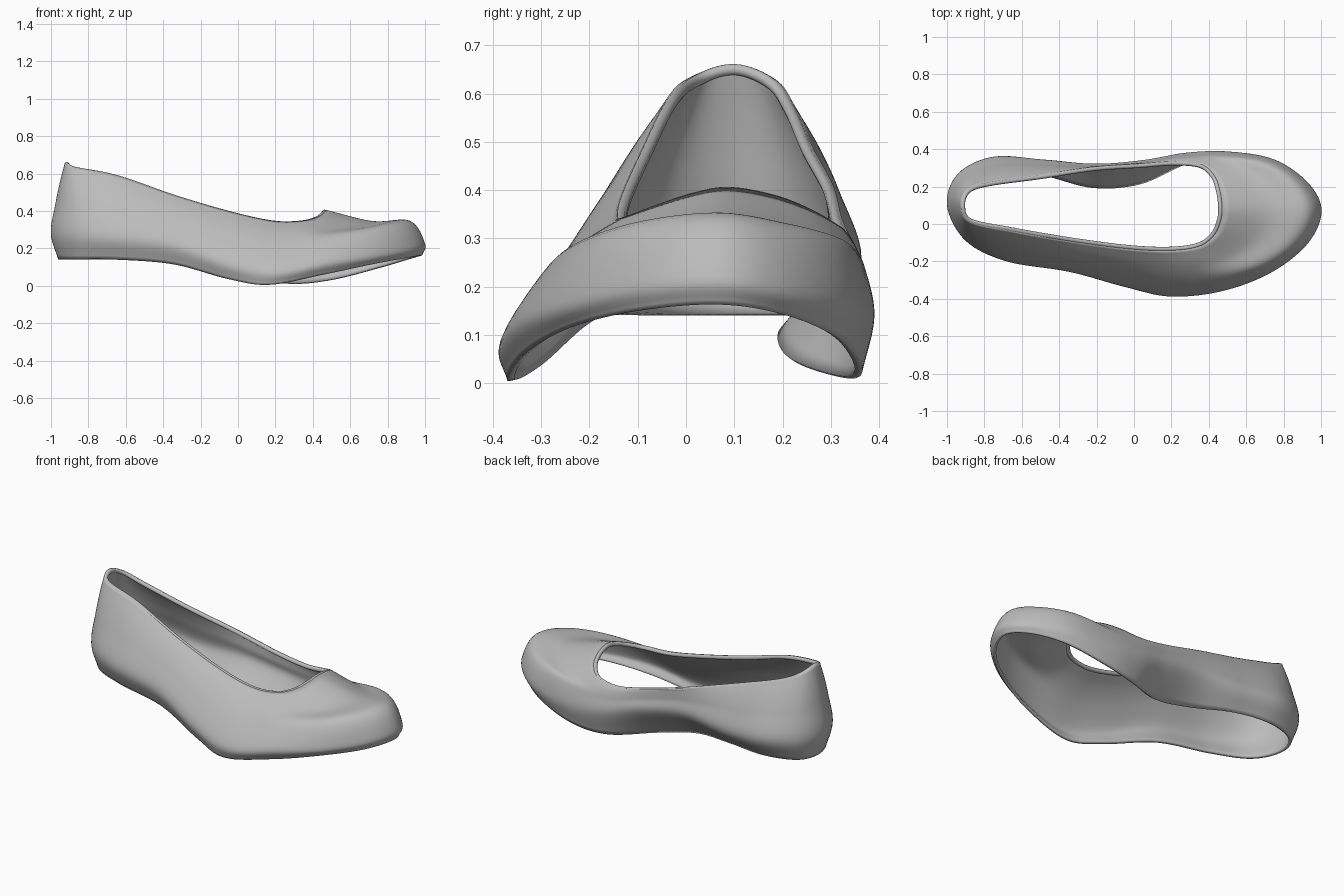
import bpy
import bmesh
from mathutils import Vector

if "Cube" in bpy.data.objects:
    bpy.data.objects.remove(bpy.data.objects["Cube"], do_unlink=True)

# Guide loops run heel, left side, toe, right side
SOLE_EDGE = [
    (-.96, .1, .14), (-.91, .24, .14), (-.72, .3, .14), (-.48, .27, .135),
    (-.22, .205, .1), (.03, .225, .045), (.28, .335, .01), (.5, .365, .03),
    (.74, .32, .09), (.91, .21, .14), (.985, .07, .163), (.91, -.1, .15),
    (.72, -.24, .115), (.46, -.335, .06), (.17, -.37, .005),
    (-.05, -.31, .035), (-.35, -.22, .115), (-.67, -.16, .14), (-.88, -.06, .14)]
WIDEST = [
    (-1, .1, .28), (-.94, .27, .27), (-.75, .36, .26), (-.48, .343, .24),
    (-.2, .315, .24), (.05, .335, .2), (.28, .38, .15), (.5, .388, .14),
    (.75, .345, .17), (.93, .22, .2), (1, .07, .225), (.93, -.1, .21),
    (.74, -.255, .17), (.48, -.355, .13), (.2, -.385, .08),
    (-.05, -.335, .12), (-.35, -.255, .22), (-.68, -.2, .26), (-.9, -.09, .27)]
OPENING = [
    (-.925, .1, .66), (-.89, .185, .63), (-.77, .225, .575), (-.5, .262, .49),
    (-.22, .305, .41), (.03, .322, .345), (.22, .335, .31), (.36, .32, .325),
    (.43, .26, .36), (.46, .18, .39), (.472, .09, .405), (.465, .02, .395),
    (.43, -.06, .37), (.35, -.12, .348), (.2, -.143, .345),
    (-.02, -.135, .39), (-.33, -.095, .48), (-.65, -.04, .59), (-.88, .01, .635)]
AROUND = 8   # subdivisions between guide stations
UP = 6       # subdivisions between guide loops


def blend(a, b, t):
    return a + (b - a) * t


def catmull(a, b, c, d, t):
    return (b * 2 + (c - a) * t + (a * 2 - b * 5 + c * 4 - d) * t ** 2
            + (b * 3 - a - c * 3 + d) * t ** 3) / 2


def smooth_loop(points):
    pts = [Vector(p) for p in points]
    n = len(pts)
    return [catmull(pts[i - 1], pts[i], pts[(i + 1) % n], pts[(i + 2) % n], k / AROUND)
            for i in range(n) for k in range(AROUND)]


def smooth_strip(pts):
    ext = [pts[0] * 2 - pts[1]] + pts + [pts[-1] * 2 - pts[-2]]
    out = [catmull(*ext[i:i + 4], k / UP) for i in range(len(pts) - 1) for k in range(UP)]
    return out + [pts[-1]]


def wall_profile(low, wide, top):
    # The toe gets a rounded crest and a dip behind it; the sides stay gentle
    t = min(max((wide.x - .3) / .6, 0), 1)
    toe = t * t * (3 - 2 * t)
    crest = wide.lerp(top, blend(.33, .15, toe))
    crest.z += blend(.035, .095, toe)
    dip = wide.lerp(top, blend(.66, .53, toe))
    dip.z += blend(.03, .025, toe)
    return smooth_strip([low, wide, crest, dip, top])


def make_material(name, color):
    mat = bpy.data.materials.new(name)
    mat.use_nodes = True
    mat.diffuse_color = color
    mat.node_tree.nodes["Principled BSDF"].inputs["Base Color"].default_value = color
    return mat


grey = make_material("plain grey", (.5, .5, .5, 1))

# Shoe upper: one skin lofted from the sole edge to the foot opening
rim = smooth_loop(OPENING)
strips = [wall_profile(*s) for s in zip(smooth_loop(SOLE_EDGE), smooth_loop(WIDEST), rim)]
bm = bmesh.new()
grid = [[bm.verts.new(p) for p in strip] for strip in strips]
for i, here in enumerate(grid):
    there = grid[(i + 1) % len(grid)]
    for j in range(len(here) - 1):
        bm.faces.new((here[j + 1], there[j + 1], there[j], here[j]))
bm.normal_update()
# Faces point away from the foot
heel_face = min(bm.faces, key=lambda f: f.calc_center_median().x)
if heel_face.normal.x > 0:
    bmesh.ops.reverse_faces(bm, faces=bm.faces[:])
mesh = bpy.data.meshes.new("shoe_upper")
bm.to_mesh(mesh)
bm.free()
upper = bpy.data.objects.new("shoe_upper", mesh)
bpy.context.collection.objects.link(upper)
mesh.materials.append(grey)
shell = upper.modifiers.new("thickness", "SOLIDIFY")
shell.thickness = .016
shell.offset = -1

# Rolled binding along the foot opening
centre = Vector((-.2, .1, 0))
curve = bpy.data.curves.new("opening_binding", "CURVE")
curve.dimensions = "3D"
curve.bevel_depth = .012
curve.bevel_resolution = 3
spline = curve.splines.new("POLY")
spline.points.add(len(rim) - 1)
spline.use_cyclic_u = True
for point, p, nxt, prev in zip(spline.points, rim, rim[1:] + rim[:1], rim[-1:] + rim[:-1]):
    along = (nxt - prev).normalized()
    inward = Vector((along.y, -along.x, 0)).normalized()
    if inward.dot(centre - p) < 0:
        inward.negate()
    point.co = (*(p + inward * .01 - Vector((0, 0, .01))), 1)
binding = bpy.data.objects.new("opening_binding", curve)
bpy.context.collection.objects.link(binding)
curve.materials.append(grey)

# Smooth shading with crisp cut edges
bpy.ops.object.select_all(action="DESELECT")
upper.select_set(True)
bpy.context.view_layer.objects.active = upper
bpy.ops.object.shade_smooth_by_angle()
